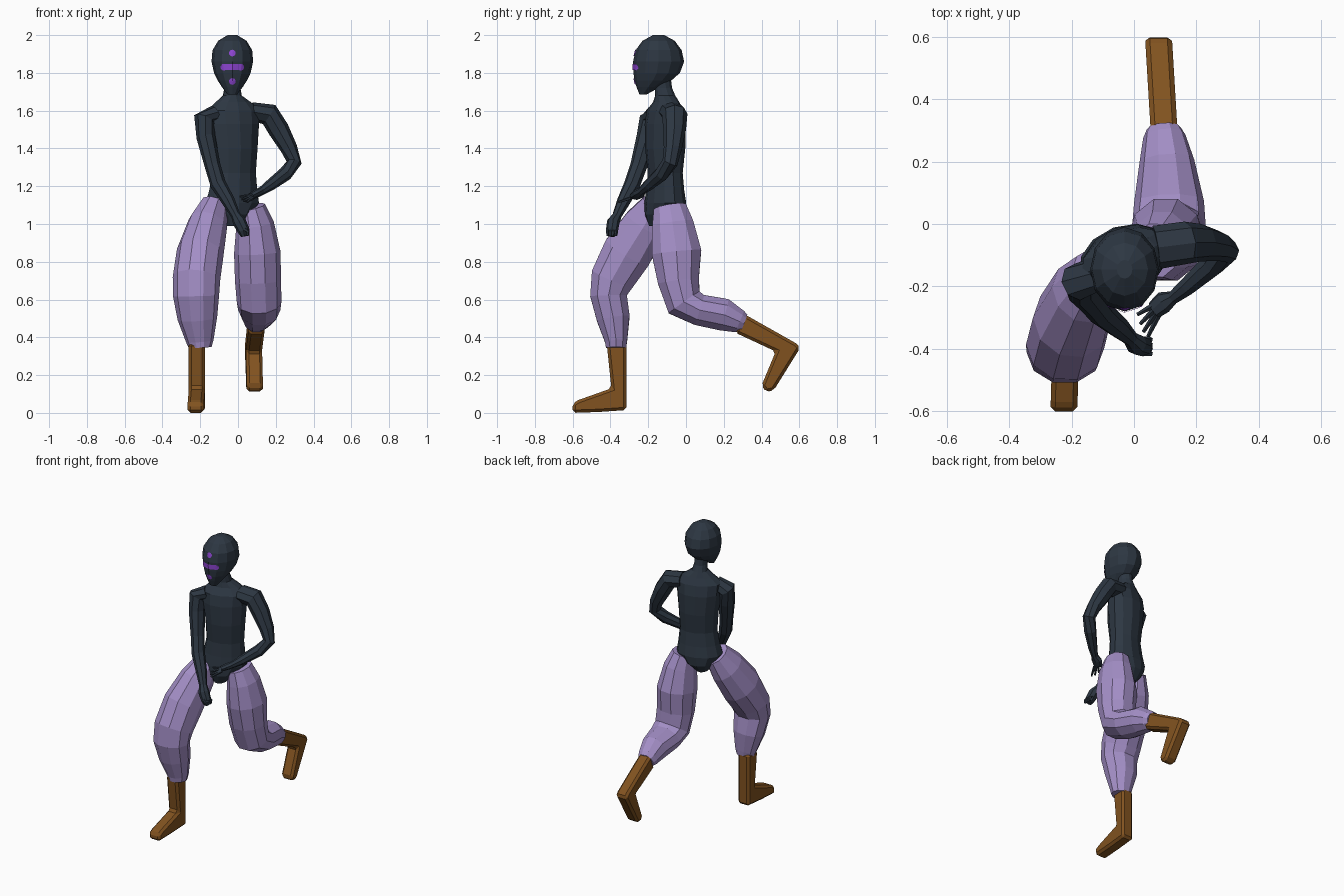
import bpy, bmesh, math
from mathutils import Vector
from mathutils.bvhtree import BVHTree


def material(name, rgb):
    m = bpy.data.materials.new(name)
    m.diffuse_color = (*rgb, 1)
    return m


DARK = material("dark slate", (0.026, 0.038, 0.055))
LILAC = material("lilac cloth", (0.37, 0.275, 0.57))
BROWN = material("brown leather", (0.22, 0.085, 0.014))
PURPLE = material("bright purple", (0.27, 0.06, 0.65))


def finish(name, bm, mat, recalc=True):
    if recalc:
        bmesh.ops.recalc_face_normals(bm, faces=bm.faces[:])
    me = bpy.data.meshes.new(name)
    bm.to_mesh(me)
    bm.free()
    me.materials.append(mat)
    ob = bpy.data.objects.new(name, me)
    bpy.context.collection.objects.link(ob)
    return ob


def tube(name, rings, mat, sides=8, ref=(1, 0, 0), level=False):
    """Loft of elliptical rings (x, y, z, half width along ref, half depth)."""
    bm = bmesh.new()
    pts = [Vector(r[:3]) for r in rings]
    loops = []
    for i, r in enumerate(rings):
        t = pts[min(i + 1, len(pts) - 1)] - pts[max(i - 1, 0)]
        t = Vector((0, 0, 1)) if level else t.normalized()
        u = Vector(ref)
        u = (u - t * u.dot(t)).normalized()
        v = t.cross(u)
        ring = []
        for k in range(sides):
            a = 2 * math.pi * k / sides
            ring.append(bm.verts.new(pts[i] + u * r[3] * math.cos(a) + v * r[4] * math.sin(a)))
        loops.append(ring)
    for a, b in zip(loops, loops[1:]):
        for k in range(sides):
            j = (k + 1) % sides
            bm.faces.new((a[k], a[j], b[j], b[k]))
    bm.faces.new(loops[0])
    bm.faces.new(loops[-1])
    return finish(name, bm, mat)


def boot(name, profile, x_at, half):
    """Side profile (y, z) extruded across x, with bevelled edges."""
    bm = bmesh.new()
    a = [bm.verts.new((x_at(y) - half, y, z)) for y, z in profile]
    b = [bm.verts.new((x_at(y) + half, y, z)) for y, z in profile]
    bm.faces.new(a)
    bm.faces.new(b)
    for i in range(len(a)):
        j = (i + 1) % len(a)
        bm.faces.new((a[i], a[j], b[j], b[i]))
    ob = finish(name, bm, BROWN)
    bev = ob.modifiers.new("bevel", "BEVEL")
    bev.width = 0.015
    bev.segments = 1


# torso and neck, turned so the right shoulder leads
yaw = math.radians(20)
tube("torso", [
    (-0.04, -0.13, 0.99, 0.045, 0.07), (-0.035, -0.115, 1.05, 0.10, 0.105),
    (-0.03, -0.11, 1.11, 0.15, 0.105), (-0.025, -0.11, 1.18, 0.135, 0.095),
    (-0.02, -0.11, 1.27, 0.122, 0.088), (-0.02, -0.11, 1.40, 0.13, 0.103),
    (-0.025, -0.11, 1.53, 0.145, 0.103), (-0.025, -0.11, 1.60, 0.15, 0.09),
    (-0.025, -0.105, 1.645, 0.10, 0.065), (-0.03, -0.11, 1.68, 0.05, 0.055),
    (-0.03, -0.12, 1.72, 0.042, 0.048), (-0.03, -0.13, 1.80, 0.042, 0.048),
], DARK, 12, (math.cos(yaw), math.sin(yaw), 0), True)

# head
head = tube("head", [
    (-0.03, -0.228, 1.685, 0.025, 0.018), (-0.03, -0.20, 1.725, 0.055, 0.062),
    (-0.03, -0.175, 1.76, 0.078, 0.098), (-0.03, -0.155, 1.80, 0.097, 0.123),
    (-0.03, -0.145, 1.86, 0.11, 0.135), (-0.03, -0.145, 1.92, 0.105, 0.122),
    (-0.03, -0.145, 1.97, 0.075, 0.085), (-0.03, -0.145, 2.00, 0.025, 0.03),
], DARK, 12, level=True)

# face markings: thin plates laid onto the head
hb = bmesh.new()
hb.from_mesh(head.data)
tree = BVHTree.FromBMesh(hb)
hb.free()


def marking(name, x, z, rx, rz, round_shape):
    bm = bmesh.new()
    if round_shape:
        bmesh.ops.create_circle(bm, cap_ends=True, cap_tris=True, segments=10, radius=1)
    else:
        bmesh.ops.create_grid(bm, x_segments=12, y_segments=3, size=1)
    for v in bm.verts:
        px, pz = x + v.co.x * rx, z + v.co.y * rz
        hit = tree.ray_cast(Vector((px, -1, pz)), Vector((0, 1, 0)))[0]
        v.co = (px, hit.y - 0.004, pz)
    bm.normal_update()
    flip = [f for f in bm.faces if f.normal.y > 0]
    bmesh.ops.reverse_faces(bm, faces=flip)
    finish(name, bm, PURPLE, False)


marking("face_bar", -0.03, 1.83, 0.055, 0.016, False)
for n, (x, z) in enumerate([(-0.03, 1.905), (-0.03, 1.755), (-0.075, 1.83), (0.015, 1.83)]):
    marking(f"face_dot_{n + 1}", x, z, 0.018, 0.018, True)

# arms
tube("right_arm", [
    (-0.12, -0.16, 1.585, 0.055, 0.045), (-0.18, -0.185, 1.555, 0.062, 0.056),
    (-0.17, -0.205, 1.46, 0.057, 0.05), (-0.135, -0.25, 1.31, 0.045, 0.042),
    (-0.105, -0.285, 1.21, 0.043, 0.042), (-0.05, -0.33, 1.12, 0.036, 0.035),
    (-0.012, -0.365, 1.045, 0.025, 0.025), (0.008, -0.385, 1.01, 0.034, 0.036),
    (0.03, -0.392, 0.965, 0.032, 0.032), (0.035, -0.393, 0.935, 0.018, 0.02),
], DARK, 8, (0, 1, 0))
tube("left_arm", [
    (0.07, -0.075, 1.595, 0.07, 0.05), (0.165, -0.06, 1.58, 0.068, 0.06),
    (0.215, -0.06, 1.50, 0.06, 0.056), (0.27, -0.07, 1.40, 0.048, 0.045),
    (0.297, -0.085, 1.325, 0.042, 0.04), (0.25, -0.13, 1.265, 0.04, 0.038),
    (0.17, -0.20, 1.205, 0.03, 0.03), (0.125, -0.235, 1.175, 0.022, 0.022),
    (0.095, -0.25, 1.16, 0.036, 0.022), (0.065, -0.275, 1.145, 0.03, 0.018),
], DARK, 8, (0, 1, 0))

# fingers
for n, (x, y, z) in enumerate([(0.01, -0.29, 1.145), (0.02, -0.32, 1.13), (0.03, -0.345, 1.12), (0.045, -0.36, 1.115)]):
    base = (0.06 + 0.006 * n, -0.262 - 0.01 * n, 1.15 - 0.004 * n)
    tube(f"left_finger_{n + 1}", [(*base, 0.01, 0.01), (x, y, z, 0.006, 0.006)], DARK, 5, (0, 0, 1))
for n in range(4):
    y = -0.415 + 0.015 * n
    tube(f"right_knuckle_{n + 1}", [(0.03, y, 0.975, 0.01, 0.01), (0.052, y, 0.96, 0.01, 0.01),
                                    (0.05, y, 0.938, 0.007, 0.007)], DARK, 5, (0, 1, 0))

# baggy trousers
tube("right_trouser", [
    (-0.125, -0.155, 1.10, 0.075, 0.085), (-0.16, -0.215, 1.0, 0.105, 0.12),
    (-0.20, -0.31, 0.85, 0.125, 0.138), (-0.22, -0.39, 0.71, 0.126, 0.122),
    (-0.222, -0.41, 0.62, 0.122, 0.102), (-0.215, -0.385, 0.50, 0.105, 0.092),
    (-0.202, -0.37, 0.38, 0.073, 0.062), (-0.20, -0.37, 0.345, 0.06, 0.056),
], LILAC, 10)
tube("left_trouser", [
    (0.07, -0.085, 1.09, 0.075, 0.09), (0.09, -0.07, 1.0, 0.10, 0.115),
    (0.102, -0.05, 0.85, 0.123, 0.138), (0.106, -0.04, 0.70, 0.122, 0.115),
    (0.112, -0.01, 0.585, 0.118, 0.105), (0.112, 0.07, 0.545, 0.112, 0.087),
    (0.105, 0.20, 0.52, 0.088, 0.09), (0.097, 0.28, 0.485, 0.068, 0.065),
    (0.095, 0.305, 0.475, 0.055, 0.052),
], LILAC, 10)

# boots
boot("right_boot", [(-0.42, 0.37), (-0.315, 0.37), (-0.315, 0.015), (-0.46, 0.005), (-0.60, 0.0),
                    (-0.60, 0.05), (-0.57, 0.068), (-0.395, 0.13)],
     lambda y: -0.22 + 0.03 * (y + 0.45), 0.043)
boot("left_boot", [(0.26, 0.425), (0.305, 0.525), (0.58, 0.37), (0.605, 0.345), (0.465, 0.12),
                   (0.425, 0.11), (0.40, 0.145), (0.475, 0.325)],
     lambda y: 0.095 - 0.06 * (y - 0.32), 0.043)
